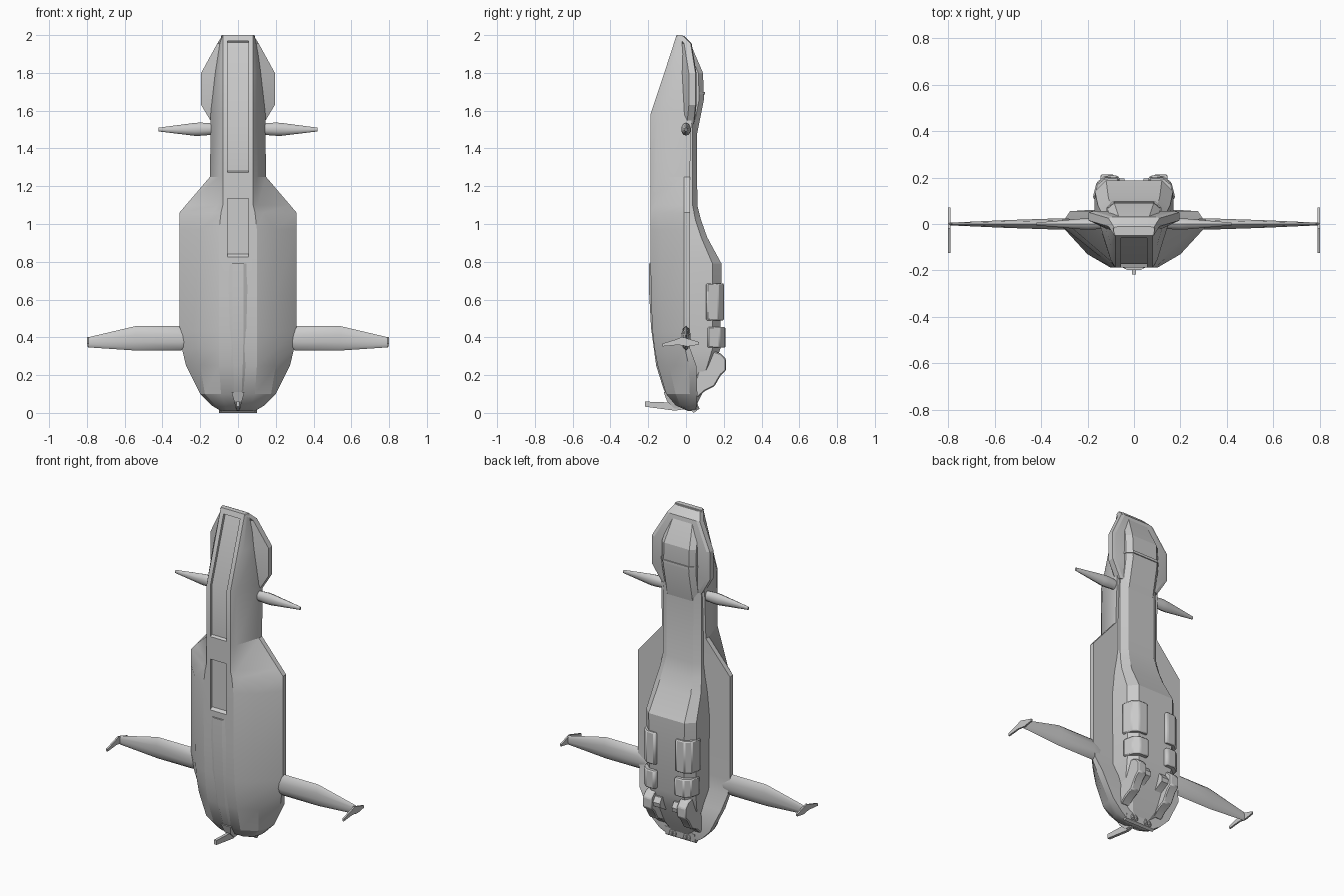
import bpy, bmesh, math


def shade(ob, angle=24):
    ob.data.shade_smooth()
    ob.data.set_sharp_from_angle(angle=math.radians(angle))


def loft(name, rings, angle=24):
    """Skin a list of equal-length closed rings and cap both ends."""
    bm = bmesh.new()
    vs = [[bm.verts.new(p) for p in r] for r in rings]
    n = len(rings[0])
    for a, b in zip(vs, vs[1:]):
        for i in range(n):
            j = (i + 1) % n
            bm.faces.new((a[i], a[j], b[j], b[i]))
    bm.faces.new(vs[0])
    bm.faces.new(vs[-1])
    bmesh.ops.recalc_face_normals(bm, faces=bm.faces)
    me = bpy.data.meshes.new(name)
    bm.to_mesh(me)
    bm.free()
    ob = bpy.data.objects.new(name, me)
    bpy.context.collection.objects.link(ob)
    shade(ob, angle)
    return ob


def sym(z, half):
    """Mirror a half section (x, y) into a full ring at height z."""
    return [(x, y, z) for x, y in half] + [(-x, y, z) for x, y in reversed(half)]


def prism_x(name, prof, x0, x1):
    return loft(name, [[(x, y, z) for y, z in prof] for x in (x0, x1)])


def prism_z(name, prof, z0, z1, s=1):
    return loft(name, [[(s * x, y, z) for x, y in prof] for z in (z0, z1)])


def bevel(ob, w=0.006):
    m = ob.modifiers.new("bevel", 'BEVEL')
    m.width = w
    m.segments = 1
    m.limit_method = 'ANGLE'


# Main hull shell: z, front half width/y, shoulder x/y, edge x, edge front/back y
hull_rows = [
    (0.01, .06, .010, .08, .015, .09, .03, .05),
    (0.04, .07, -.055, .12, -.03, .14, .02, .057),
    (0.10, .09, -.105, .175, -.055, .20, .02, .06),
    (0.25, .10, -.150, .20, -.09, .275, .015, .055),
    (0.34, .10, -.167, .20, -.112, .297, -.005, .022),
    (0.43, .10, -.177, .20, -.122, .31, -.01, .02),
    (0.62, .10, -.186, .20, -.13, .31, -.01, .02),
    (0.97, .10, -.188, .20, -.13, .31, -.01, .02),
    (1.06, .09, -.188, .133, -.15, .31, -.01, .02),
    (1.10, .08, -.188, .105, -.16, .276, -.01, .02),
    (1.25, .08, -.188, .10, -.16, .148, -.01, .02),
    (1.58, .08, -.188, .10, -.155, .145, -.01, .03),
    (1.80, .08, -.115, .10, -.09, .125, -.005, .03),
    (2.00, .08, -.050, .085, -.04, .088, -.03, -.02),
]
hull = loft("hull_shell", [sym(z, [(c, f), (s, t), (w, e), (w, b)])
                           for z, c, f, s, t, w, e, b in hull_rows])

# Recessed channels on the front of the neck and hull
for prof, w in (([(-.26, 1.24), (-.172, 1.28), (-.172, 1.58), (-.042, 1.97), (-.26, 1.97)], .055),
                ([(-.26, .76), (-.172, .84), (-.172, 1.135), (-.26, 1.14)], .055)):
    cut = prism_x("channel_cutter", prof, -w, w)
    cut.hide_render = True
    m = hull.modifiers.new("channel", 'BOOLEAN')
    m.operation = 'DIFFERENCE'
    m.solver = 'EXACT'
    m.object = cut
    bpy.context.view_layer.objects.active = hull
    bpy.ops.object.modifier_apply(modifier=m.name)
    bpy.data.objects.remove(cut)
shade(hull)

# Slight front keel ridge
loft("keel_ridge", [sym(z, [(a, f), (b, f + .014), (b, f + .05)]) for z, a, f, b in (
    (.06, .015, -.075, .03), (.12, .02, -.117, .04), (.25, .025, -.158, .05),
    (.45, .03, -.185, .06), (.65, .03, -.196, .06), (.79, .03, -.197, .05))])

# Rear belly: z, flat half width, back y, side half width, side y
belly_rows = [
    (0.04, .05, .055, .07, .045), (0.10, .08, .085, .11, .065),
    (0.24, .10, .150, .15, .11), (0.34, .115, .182, .165, .14),
    (0.79, .12, .188, .168, .14), (0.93, .11, .112, .155, .08),
    (1.02, .10, .080, .14, .05), (1.10, .09, .060, .13, .035),
    (1.48, .09, .058, .13, .035), (1.62, .09, .06, .12, .035)]
loft("rear_belly", [sym(z, [(b + .005, -.03), (b, s), (a, y)])
                    for z, a, y, b, s in belly_rows], 20)

# Head: hammer-shaped plate with the raised canopy behind it
head_rows = [(1.53, .135, .10, .045), (1.63, .195, .10, .055),
             (1.80, .195, .10, .055), (1.955, .11, .085, .03), (1.995, .085, .075, -.01)]
loft("head_plate", [sym(z, [(a, -.03), (w, y - .04), (w, y - .005), (w - .02, y)])
                    for z, w, a, y in head_rows], 15)
canopy_rows = [(1.46, .085, .055, .11), (1.66, .085, .095, .115), (1.80, .085, .09, .115),
               (1.94, .065, .03, .09), (1.97, .06, .01, .08)]
loft("canopy", [sym(z, [(b, y - .06), (b, y - .025), (a, y)])
                for z, a, y, b in canopy_rows], 15)
band = loft("canopy_band", [sym(z, [(.118, .03), (.118, .07), (.088, .1)])
                            for z in (1.685, 1.70)])


def wing(name, rows, s):
    """Thin lens-section wing: x, leading z, trailing z, half thickness."""
    rings = []
    for x, hi, lo, t in rows:
        mid, r = (hi + lo) / 2, (hi - lo) / 2
        rings.append([(s * x, t * math.sin(k * math.pi / 5), mid + r * math.cos(k * math.pi / 5))
                      for k in range(10)])
    return loft(name, rings, 40)


for s, side in ((1, "right"), (-1, "left")):
    # Main wing, tip fin and small canard
    wing(f"wing_{side}", [(.26, .43, .345, .022), (.305, .46, .33, .026),
                          (.54, .46, .33, .018), (.795, .40, .347, .006)], s)
    prism_x(f"tip_fin_{side}", [(-.125, .352), (-.04, .36), (.01, .352), (.07, .362), (.07, .375),
                                (.02, .39), (-.02, .402), (-.05, .39), (-.125, .367)],
            s * .79, s * .80)
    wing(f"canard_{side}", [(.10, 1.53, 1.475, .02), (.20, 1.537, 1.467, .026),
                            (.23, 1.535, 1.467, .024), (.42, 1.51, 1.49, .006)], s)

    # Curved pods wrapping the rear corners
    pod = [(.065, .17), (.065, .195), (.075, .202), (.128, .2), (.163, .172), (.178, .11), (.15, .10)]
    bevel(prism_z(f"upper_pod_{side}", pod, .49, .685, s))
    bevel(prism_z(f"lower_pod_{side}", [(x - .002, y + .007) for x, y in pod], .345, .455, s))

    # Stepped thruster cowls at the tail, inner and outer blades
    cowl = [(.10, .34), (.185, .315), (.212, .285), (.212, .225), (.185, .20),
            (.15, .14), (.10, .115), (.06, .08), (.04, .14)]
    bevel(prism_x(f"thruster_cowl_{side}", cowl, s * .085, s * .145))
    prism_x(f"thruster_inner_{side}", [(.10, .30), (.175, .29), (.195, .26), (.19, .235),
                                       (.13, .20), (.10, .16), (.06, .2)], s * .04, s * .088)

    # Small tail jets
    for i, x in enumerate((.035, .06)):
        bpy.ops.mesh.primitive_cylinder_add(vertices=10, radius=.01, depth=.04,
                                            location=(s * x, .055, .035),
                                            rotation=(math.radians(25), 0, 0))
        bpy.context.object.name = f"tail_jet_{side}_{i + 1}"

# Front tail fin with a wedge-shaped root
prism_x("tail_fin", [(-.218, .06), (-.218, .033), (-.06, .012), (.0, .02), (.0, .06), (-.08, .055)],
        -.009, .009)
loft("tail_fin_root", [[(w, -.03, z), (w, y, z), (-w, y, z), (-w, -.03, z)]
                       for z, w, y in ((.022, .012, -.06), (.06, .02, -.10), (.11, .034, -.118))])
# Bottom lip touching the ground
prism_x("tail_lip", [(.02, .02), (.04, 0), (.055, .01), (.06, .06), (.03, .06)], -.1, .1)
